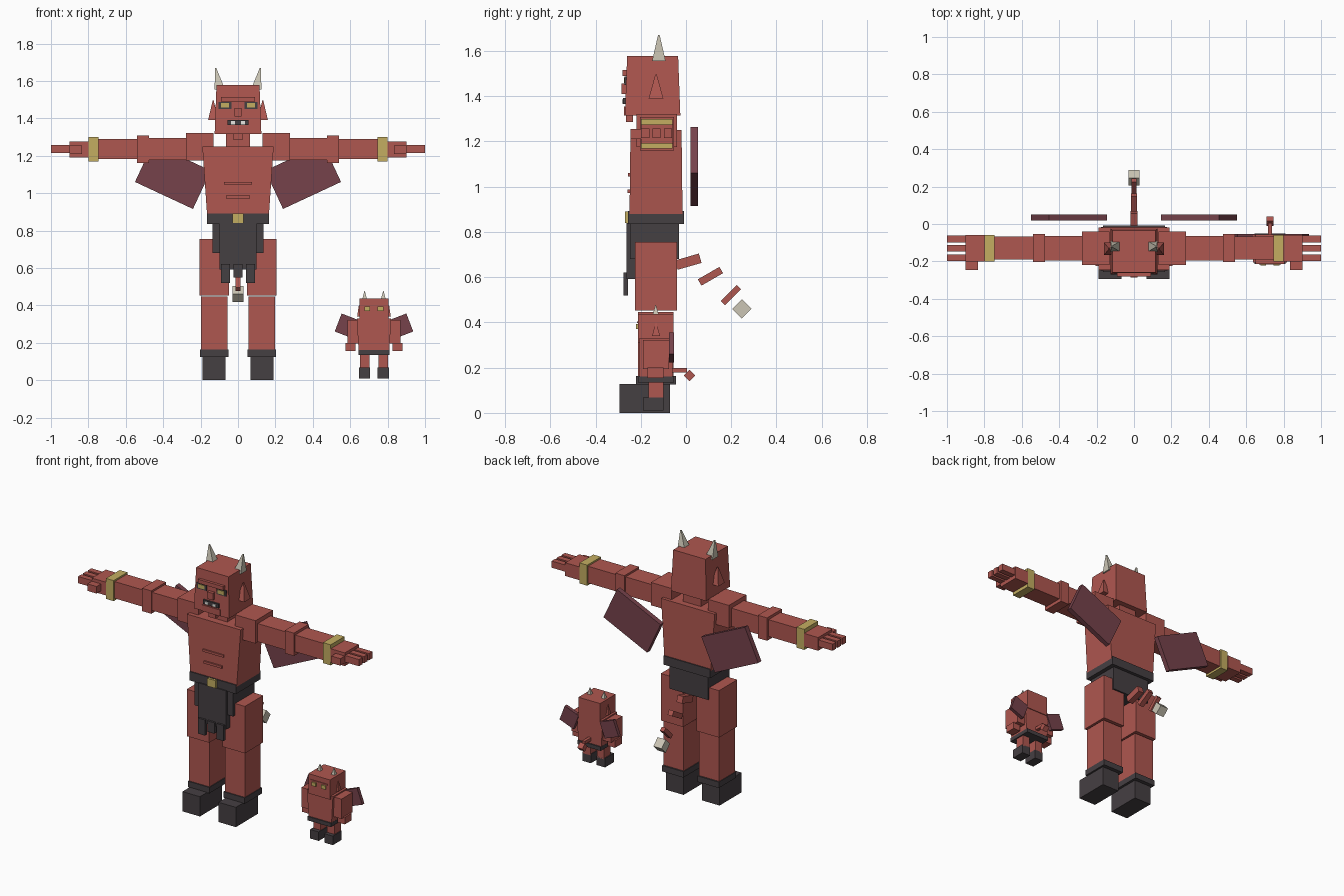
import bpy
import bmesh
from math import radians
from mathutils import Matrix, Vector

default_cube = bpy.data.objects.get("Cube")
if default_cube:
    bpy.data.objects.remove(default_cube, do_unlink=True)


def make_material(name, *colour):
    material = bpy.data.materials.new(name)
    material.use_nodes = True
    material.diffuse_color = (*colour, 1)
    material.node_tree.nodes["Principled BSDF"].inputs["Base Color"].default_value = (*colour, 1)
    return material


red = make_material("red_skin", 0.43, 0.095, 0.08)
maroon = make_material("maroon_wing", 0.18, 0.055, 0.07)
charcoal = make_material("charcoal_cloth", 0.06, 0.05, 0.055)
gold = make_material("gold", 0.55, 0.42, 0.12)
bone = make_material("bone", 0.6, 0.56, 0.46)
white = make_material("tooth_white", 0.8, 0.8, 0.76)


def box(name, material, x, y, z, taper=(1, 1), lean=0, tilt=0, axis="X", mirror=False, origin=0):
    """Box from bounds; the top can be tapered or leaned and the whole tilted."""
    bounds = (x, y, z)
    middle = Vector([(low + high) / 2 for low, high in bounds])
    size = Vector([high - low for low, high in bounds])
    sides = (("left_", 1), ("right_", -1)) if mirror else (("", 1),)
    for prefix, sign in sides:
        bm = bmesh.new()
        bmesh.ops.create_cube(bm, size=1)
        for vert in bm.verts:
            if vert.co.z > 0:
                vert.co.x *= taper[0]
                vert.co.y *= taper[1]
            top = vert.co.z > 0
            vert.co = vert.co * size
            if top:
                vert.co.x += lean
        bm.transform(Matrix.Translation(middle) @ Matrix.Rotation(radians(tilt), 4, axis))
        bm.transform(Matrix.Diagonal((sign, 1, 1, 1)))
        bmesh.ops.recalc_face_normals(bm, faces=bm.faces)
        mesh = bpy.data.meshes.new(prefix + name)
        bm.to_mesh(mesh)
        bm.free()
        mesh.materials.append(material)
        part = bpy.data.objects.new(prefix + name, mesh)
        part.location.x = origin
        bpy.context.collection.objects.link(part)


def pair(name, material, **options):
    box(name, material, mirror=True, **options)


def small(name, material, **options):
    box("small_" + name, material, origin=0.727, **options)


def small_pair(name, material, **options):
    small(name, material, mirror=True, **options)


# Head and face
box("head", red, x=(-0.125, 0.125), y=(-0.27, -0.025), z=(1.315, 1.577), taper=(0.92, 0.92))
box("neck", red, x=(-0.064, 0.064), y=(-0.2, -0.06), z=(1.24, 1.33))
box("brow", red, x=(-0.09, 0.09), y=(-0.28, -0.25), z=(1.49, 1.515))
box("nose", red, x=(-0.02, 0.02), y=(-0.285, -0.25), z=(1.41, 1.455))
box("chin", red, x=(-0.065, 0.065), y=(-0.274, -0.25), z=(1.315, 1.355))
box("beard", red, x=(-0.025, 0.025), y=(-0.265, -0.235), z=(1.285, 1.32))
box("mouth", charcoal, x=(-0.055, 0.055), y=(-0.278, -0.25), z=(1.365, 1.392))
pair("tooth", white, x=(0.015, 0.037), y=(-0.282, -0.26), z=(1.368, 1.386))
pair("eye_socket", charcoal, x=(0.035, 0.105), y=(-0.271, -0.24), z=(1.45, 1.488))
pair("eye", gold, x=(0.047, 0.092), y=(-0.275, -0.25), z=(1.458, 1.482))
pair("ear", red, x=(0.105, 0.16), y=(-0.165, -0.1), z=(1.39, 1.495), taper=(0.1, 0.1))
pair("horn", bone, x=(0.07, 0.125), y=(-0.15, -0.09), z=(1.555, 1.67), taper=(0.12, 0.12), lean=0.022)

# Torso, widening upward
box("torso", red, x=(-0.163, 0.163), y=(-0.25, -0.015), z=(0.85, 1.25), taper=(1.17, 0.96))
box("upper_belly_ridge", red, x=(-0.075, 0.075), y=(-0.256, -0.23), z=(1.045, 1.06))
box("lower_belly_ridge", red, x=(-0.065, 0.065), y=(-0.258, -0.23), z=(0.972, 0.987))

# Belt and loincloth
box("belt", charcoal, x=(-0.165, 0.165), y=(-0.256, -0.009), z=(0.835, 0.892))
box("buckle", gold, x=(-0.03, 0.03), y=(-0.27, -0.25), z=(0.84, 0.89))
box("hips", charcoal, x=(-0.137, 0.137), y=(-0.247, -0.03), z=(0.68, 0.845))
box("front_cloth", charcoal, x=(-0.1, 0.1), y=(-0.263, -0.225), z=(0.592, 0.84))
pair("outer_cloth_strip", charcoal, x=(0.042, 0.09), y=(-0.276, -0.256), z=(0.52, 0.62))
box("middle_cloth_strip", charcoal, x=(-0.025, 0.025), y=(-0.276, -0.256), z=(0.55, 0.62))

# Legs and boots
pair("thigh", red, x=(0.048, 0.207), y=(-0.225, -0.04), z=(0.453, 0.755))
pair("shin", red, x=(0.055, 0.198), y=(-0.213, -0.055), z=(0.15, 0.447))
pair("boot_cuff", charcoal, x=(0.05, 0.202), y=(-0.22, -0.045), z=(0.125, 0.163))
pair("boot", charcoal, x=(0.066, 0.19), y=(-0.293, -0.07), z=(0, 0.127))

# Arms held straight out
pair("shoulder", red, x=(0.13, 0.277), y=(-0.218, -0.04), z=(1.175, 1.322))
pair("upper_arm", red, x=(0.27, 0.48), y=(-0.195, -0.065), z=(1.178, 1.295))
pair("elbow_guard", red, x=(0.475, 0.54), y=(-0.203, -0.053), z=(1.16, 1.307))
pair("forearm", red, x=(0.535, 0.75), y=(-0.19, -0.068), z=(1.182, 1.29))
pair("bracelet", gold, x=(0.745, 0.8), y=(-0.2, -0.06), z=(1.168, 1.3))
pair("hand", red, x=(0.8, 0.9), y=(-0.2, -0.058), z=(1.19, 1.275))
pair("thumb", red, x=(0.835, 0.9), y=(-0.245, -0.195), z=(1.21, 1.255))
for index, finger_y in enumerate((-0.18, -0.13, -0.08)):
    pair(f"finger_{index + 1}", red, x=(0.89, 1), y=(finger_y - 0.018, finger_y + 0.018), z=(1.215, 1.258))

# Wings, flat plates behind the back
pair("wing", maroon, x=(0.177, 0.519), y=(0.02, 0.052), z=(0.977, 1.203), tilt=-25, axis="Y")

# Tail in separate segments
box("tail_base", red, x=(-0.02, 0.02), y=(-0.045, 0.065), z=(0.647, 0.69), tilt=16)
box("tail_middle", red, x=(-0.017, 0.017), y=(0.053, 0.163), z=(0.588, 0.62), tilt=30)
box("tail_end", red, x=(-0.014, 0.014), y=(0.149, 0.249), z=(0.508, 0.534), tilt=45)
box("tail_tip", bone, x=(-0.029, 0.029), y=(0.217, 0.277), z=(0.43, 0.49), tilt=45)

# Small companion: head
small("head", red, x=(-0.077, 0.077), y=(-0.213, -0.055), z=(0.31, 0.437))
small("brow", red, x=(-0.06, 0.06), y=(-0.217, -0.2), z=(0.397, 0.405))
small_pair("eye", gold, x=(0.02, 0.05), y=(-0.222, -0.205), z=(0.37, 0.393))
small_pair("ear", red, x=(0.07, 0.09), y=(-0.15, -0.115), z=(0.34, 0.4), taper=(0.1, 0.1))
small_pair("horn", bone, x=(0.038, 0.062), y=(-0.147, -0.121), z=(0.435, 0.476), taper=(0.12, 0.12))

# Small companion: body and limbs
small("torso", red, x=(-0.082, 0.082), y=(-0.205, -0.06), z=(0.155, 0.33), taper=(1.12, 1))
small("belt", charcoal, x=(-0.083, 0.083), y=(-0.213, -0.052), z=(0.135, 0.16))
small_pair("arm", red, x=(0.085, 0.142), y=(-0.19, -0.075), z=(0.195, 0.322))
small_pair("hand", red, x=(0.1, 0.152), y=(-0.17, -0.1), z=(0.155, 0.2))
small_pair("leg", red, x=(0.023, 0.075), y=(-0.165, -0.1), z=(0.06, 0.14))
small_pair("boot", charcoal, x=(0.02, 0.081), y=(-0.19, -0.1), z=(0.01, 0.068))

# Small companion: wings and tail
small_pair("wing", maroon, x=(0.09, 0.195), y=(-0.075, -0.053), z=(0.238, 0.341), tilt=-21, axis="Y")
small("tail", red, x=(-0.01, 0.01), y=(-0.07, 0.005), z=(0.178, 0.198))
small("tail_tip", red, x=(-0.018, 0.018), y=(-0.003, 0.033), z=(0.147, 0.183), tilt=45)
